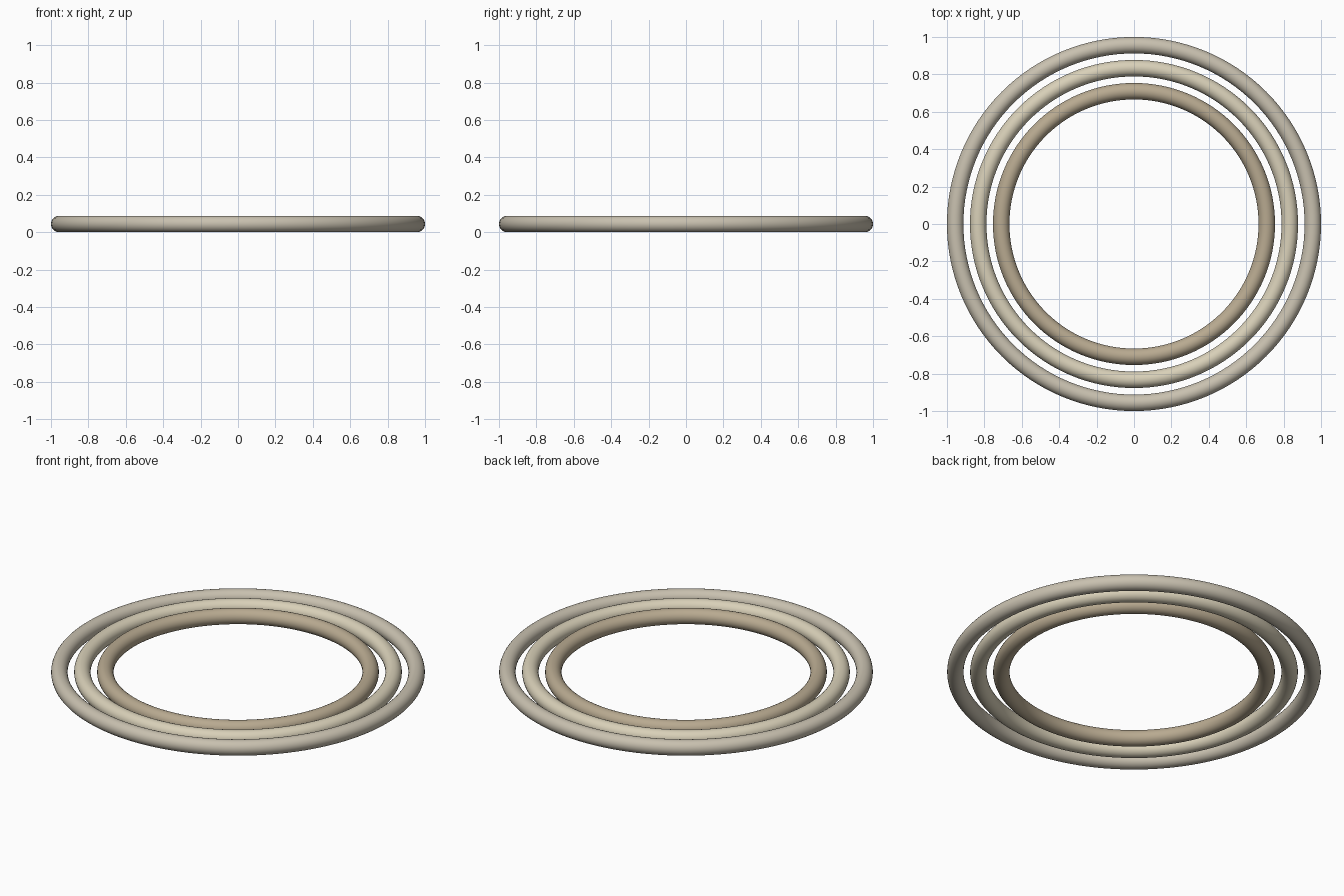
import bpy

cube = bpy.data.objects.get("Cube")
if cube:
    bpy.data.objects.remove(cube, do_unlink=True)

TUBE = 0.044


def make_material(name, rgb):
    mat = bpy.data.materials.new(name)
    mat.use_nodes = True
    color = (*rgb, 1.0)
    mat.diffuse_color = color
    shader = mat.node_tree.nodes["Principled BSDF"]
    shader.inputs["Base Color"].default_value = color
    shader.inputs["Roughness"].default_value = 0.5
    return mat


def make_ring(name, outer_radius, rgb):
    bpy.ops.mesh.primitive_torus_add(
        major_radius=outer_radius - TUBE, minor_radius=TUBE,
        major_segments=128, minor_segments=24, location=(0, 0, TUBE))
    ring = bpy.context.object
    ring.name = name
    ring.data.materials.append(make_material(name + "_color", rgb))
    bpy.ops.object.shade_smooth()


# Three concentric round rings lying flat
make_ring("outer_ring", 1.0, (0.58, 0.53, 0.43))
make_ring("middle_ring", 0.877, (0.69, 0.63, 0.48))
make_ring("inner_ring", 0.754, (0.48, 0.40, 0.28))
